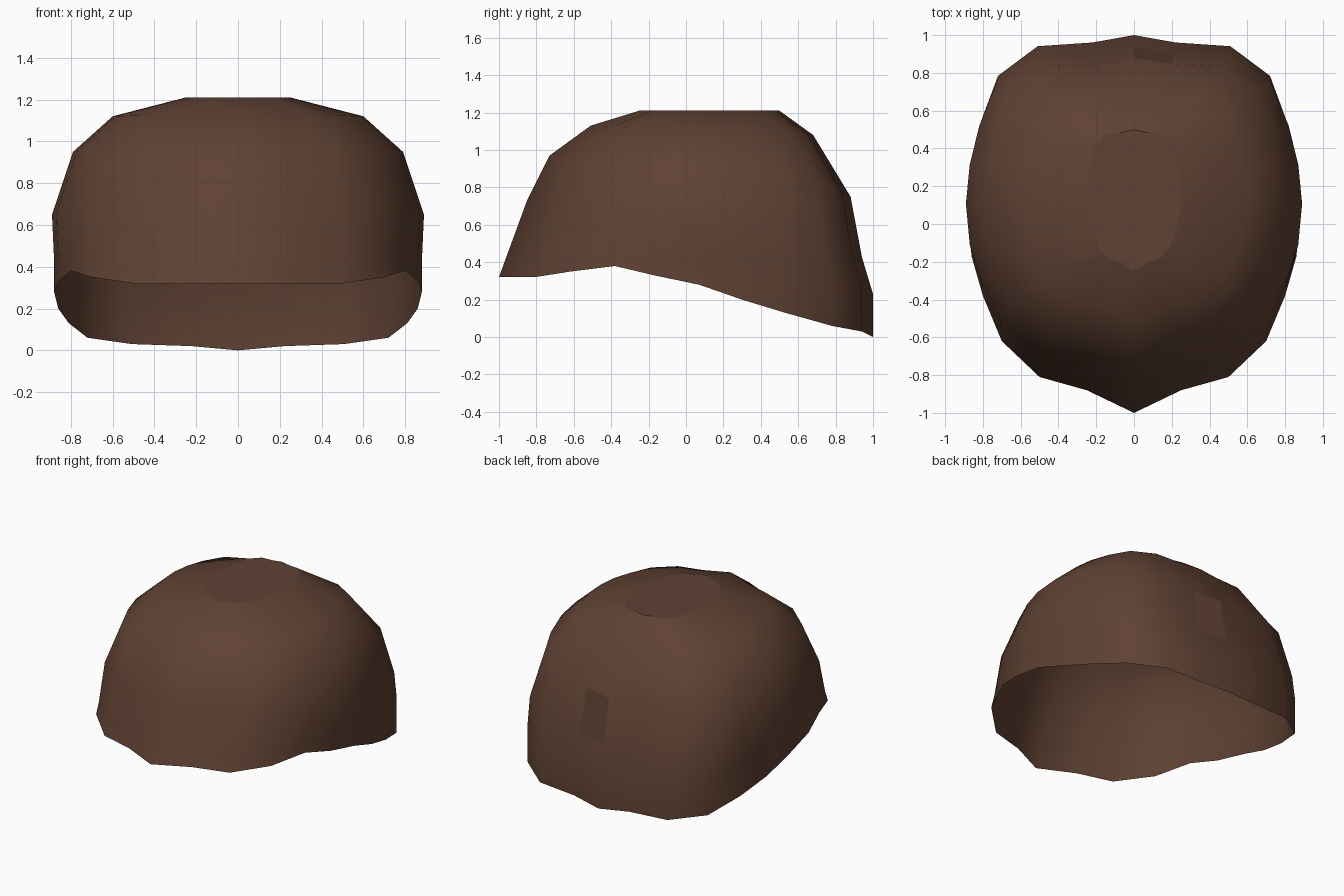
import bpy
import bmesh

if "Cube" in bpy.data.objects:
    bpy.data.objects.remove(bpy.data.objects["Cube"])

# Brown colour
brown = bpy.data.materials.new("dark brown")
brown.use_nodes = True
colour = (0.115, 0.054, 0.033, 1)
brown.diffuse_color = colour
bsdf = brown.node_tree.nodes["Principled BSDF"]
bsdf.inputs["Base Color"].default_value = colour
bsdf.inputs["Roughness"].default_value = 0.9

# Half outline of the open rim, from the back centre round to the front centre
rim = [(0, 1, 0), (.22, .96, .02), (.51, .94, .03), (.72, .78, .06),
       (.81, .53, .13), (.86, .3, .2), (.88, .07, .28), (.86, -.17, .33),
       (.8, -.38, .38), (.7, -.62, .35), (.5, -.81, .32), (.25, -.88, .32),
       (0, -1, .32)]

# Rings above the rim: half width, side z, front y, front z, back y, back z
rings = [(.88, .43, -.96, .43, 1, .23),
         (.89, .65, -.85, .73, .94, .43),
         (.79, .95, -.73, .97, .88, .75),
         (.6, 1.12, -.51, 1.13, .68, 1.08),
         (.25, 1.21, -.25, 1.21, .5, 1.21)]


def lift(point, ring):
    """Scale a rim point to a ring and set its height by direction."""
    x, v, _ = point
    width, side_z, front_y, front_z, back_y, back_z = ring
    y = (front_y + back_y) / 2 + v * (back_y - front_y) / 2
    end_z = back_z if v > 0 else front_z
    return x / .88 * width, y, side_z + (end_z - side_z) * v * v


def full_loop(half):
    return half + [(-x, y, z) for x, y, z in half[-2:0:-1]]


# Loft the dome from the rim to the crown
bm = bmesh.new()
outlines = [rim] + [[lift(p, r) for p in rim] for r in rings]
loops = [[bm.verts.new(p) for p in full_loop(o)] for o in outlines]
for level, (low, high) in enumerate(zip(loops, loops[1:])):
    for i in range(len(low)):
        j = (i + 1) % len(low)
        face = bm.faces.new((low[j], low[i], high[i], high[j]))
        # One flat facet beside the back centre line
        face.smooth = not (level == 2 and i == 0)

# Flat crown
crown = bm.faces.new(loops[-1])
crown.smooth = False
bmesh.ops.recalc_face_normals(bm, faces=bm.faces)
if crown.normal.z < 0:
    bmesh.ops.reverse_faces(bm, faces=bm.faces)

mesh = bpy.data.meshes.new("domed_cap")
bm.to_mesh(mesh)
bm.free()
mesh.materials.append(brown)
cap = bpy.data.objects.new("domed_cap", mesh)
bpy.context.collection.objects.link(cap)
